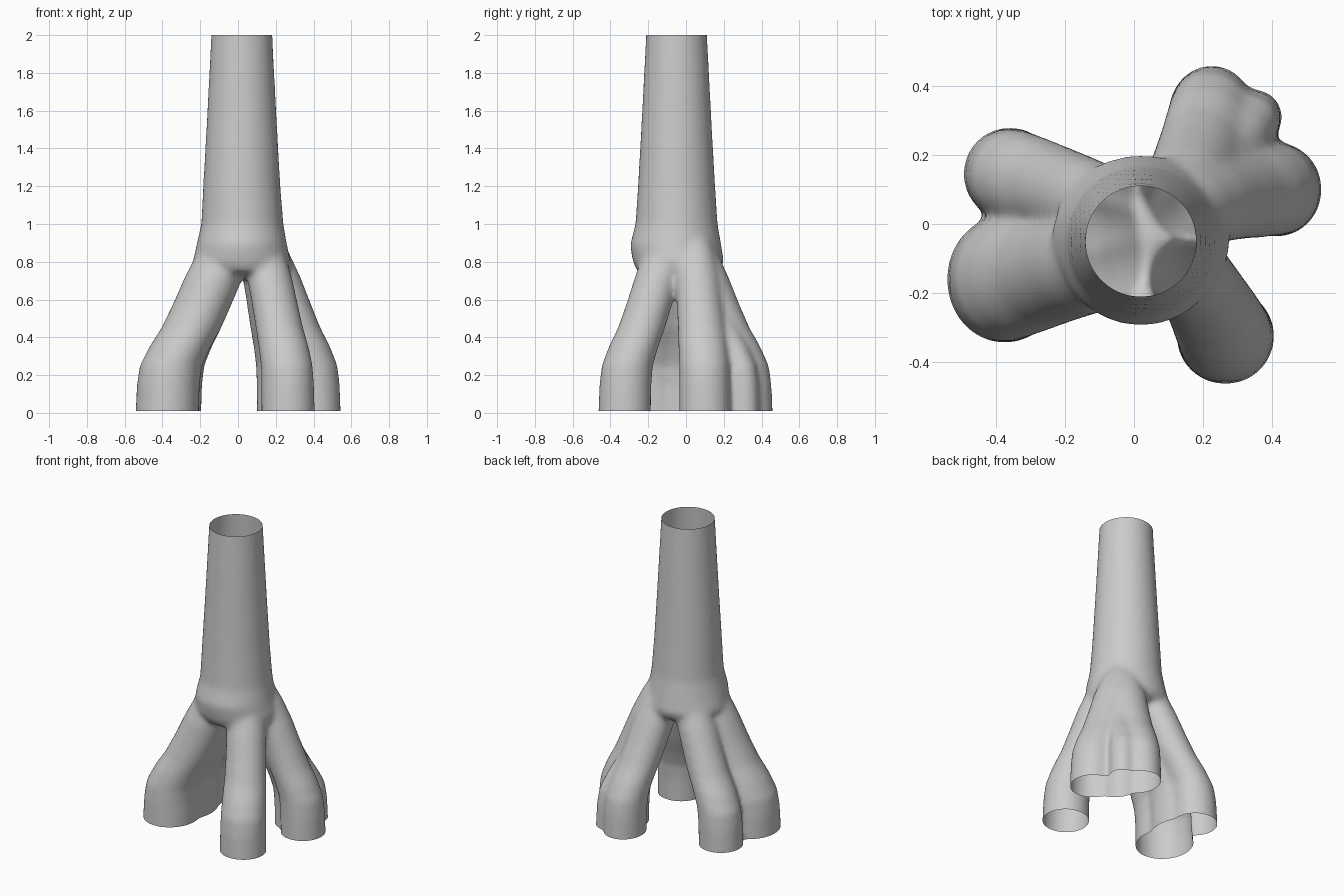
import bpy, bmesh, math

if "Cube" in bpy.data.objects:
    bpy.data.objects.remove(bpy.data.objects["Cube"])

SIDES = 32

def tube(bm, stations):
    """Closed loft of horizontal rings: (x, y, z, rx, ry)."""
    rings = []
    for x, y, z, rx, ry in stations:
        rings.append([bm.verts.new((x + rx * math.cos(a), y + ry * math.sin(a), z))
                      for a in (2 * math.pi * i / SIDES for i in range(SIDES))])
    for lo, hi in zip(rings, rings[1:]):
        for i in range(SIDES):
            j = (i + 1) % SIDES
            bm.faces.new((lo[i], lo[j], hi[j], hi[i]))
    bm.faces.new(rings[0][::-1])
    bm.faces.new(rings[-1])

bm = bmesh.new()

# trunk, flaring toward the roots
tube(bm, [(0.05, -0.035, 0.715, 0.14, 0.13), (0.03, -0.04, 0.75, 0.24, 0.22),
          (0.02, -0.04, 0.80, 0.26, 0.242), (0.02, -0.055, 0.89, 0.24, 0.242),
          (0.023, -0.05, 1.0, 0.218, 0.218),
          (0.02, -0.05, 1.2, 0.205, 0.205), (0.02, -0.05, 1.5, 0.188, 0.188),
          (0.02, -0.05, 2.0, 0.162, 0.162), (0.02, -0.05, 2.1, 0.157, 0.157)])

# roots: foot x, foot y, foot rx, foot ry, upper radius, bend in x, bend in y
roots = [(-0.375, -0.16, 0.168, 0.185, 0.155, 1.0, 0.7),  # left front
         (-0.36, 0.145, 0.135, 0.135, 0.122, 1.0, 0.6),   # left back
         (-0.31, 0.0, 0.115, 0.17, 0.115, 1.0, 0.7),      # web between the left pair
         (0.225, 0.32, 0.125, 0.14, 0.125, 0.5, 0.95),    # back
         (0.35, 0.31, 0.08, 0.08, 0.075, 0.8, 0.95),      # small back lobe
         (0.30, 0.185, 0.13, 0.13, 0.11, 0.8, 0.8),       # web between the right pair
         (0.41, 0.10, 0.135, 0.138, 0.12, 0.75, 0.35),    # right
         (0.265, -0.325, 0.142, 0.14, 0.12, 0.55, 1.0)]   # front right
# height, share of foot offset kept, blend toward upper radius, radius scale
steps = [(-0.1, 1.0, 0, 1), (0.0, 1.0, 0, 1), (0.15, 0.985, 0.1, 1),
         (0.25, 0.95, 0.2, 1), (0.35, 0.83, 0.4, 1), (0.45, 0.68, 0.7, 1),
         (0.58, 0.53, 0.9, 1), (0.72, 0.38, 1, 1), (0.85, 0.26, 1, 0.88),
         (0.98, 0.15, 1, 0.65)]
for fx, fy, rx, ry, up, ex, ey in roots:
    tube(bm, [(0.025 + (fx - 0.025) * k ** ex, -0.045 + (fy + 0.045) * k ** ey, z,
               (rx + (up - rx) * b) * s, (ry + (up - ry) * b) * s)
              for z, k, b, s in steps])

mesh = bpy.data.meshes.new("trunk_with_roots")
bm.to_mesh(mesh)
bm.free()
trunk = bpy.data.objects.new("trunk_with_roots", mesh)
bpy.context.collection.objects.link(trunk)

# fuse all parts into one skin and soften the joints
remesh = trunk.modifiers.new("fuse", 'REMESH')
remesh.mode = 'VOXEL'
remesh.voxel_size = 0.013
soften = trunk.modifiers.new("soften", 'SMOOTH')
soften.factor = 0.5
soften.iterations = 22
dg = bpy.context.evaluated_depsgraph_get()
fused = bpy.data.meshes.new_from_object(trunk.evaluated_get(dg))
trunk.modifiers.clear()

# cut the top and the feet open
bm = bmesh.new()
bm.from_mesh(fused)
for z, n in ((2.0, 1), (0.01, -1)):
    bmesh.ops.bisect_plane(bm, geom=bm.verts[:] + bm.edges[:] + bm.faces[:],
                           plane_co=(0, 0, z), plane_no=(0, 0, n), clear_outer=True)
for f in bm.faces:
    f.smooth = True
bm.to_mesh(mesh)
bm.free()
